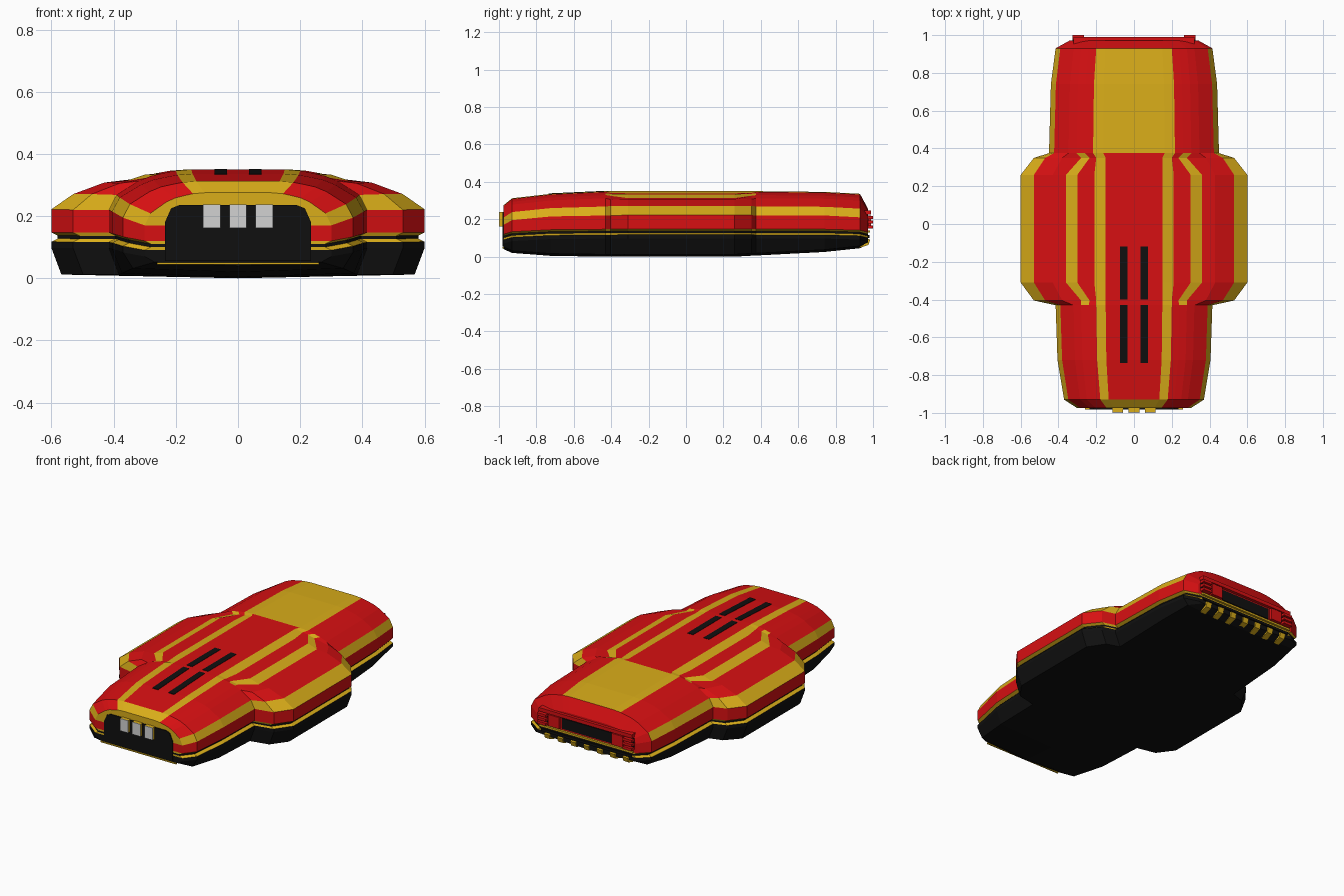
import bpy, bmesh, math

if "Cube" in bpy.data.objects:
    bpy.data.objects.remove(bpy.data.objects["Cube"])

def mat(name, rgb):
    m = bpy.data.materials.new(name)
    m.diffuse_color = (*rgb, 1)
    m.use_nodes = True
    m.node_tree.nodes["Principled BSDF"].inputs["Base Color"].default_value = m.diffuse_color
    return m

RED, YEL, BLK, WHT = range(4)
MATS = [mat("red", (0.68, 0.005, 0.006)), mat("yellow", (0.70, 0.42, 0.01)),
        mat("black", (0.005, 0.005, 0.005)), mat("pale_grey", (0.65, 0.65, 0.65))]

def finish(bm, name):
    bmesh.ops.recalc_face_normals(bm, faces=bm.faces)
    me = bpy.data.meshes.new(name)
    bm.to_mesh(me)
    bm.free()
    for m in MATS:
        me.materials.append(m)
    ob = bpy.data.objects.new(name, me)
    bpy.context.collection.objects.link(ob)
    return ob

def prism(name, pts, axis, a, b, color):
    """Extrude a 2D outline along axis 'x' (pts are y,z) or 'y' (pts are x,z)."""
    bm = bmesh.new()
    put = (lambda p, t: (t, p[0], p[1])) if axis == 'x' else (lambda p, t: (p[0], t, p[1]))
    lo = [bm.verts.new(put(p, a)) for p in pts]
    hi = [bm.verts.new(put(p, b)) for p in pts]
    bm.faces.new(lo)
    bm.faces.new(hi)
    n = len(pts)
    for i in range(n):
        bm.faces.new((lo[i], lo[(i + 1) % n], hi[(i + 1) % n], hi[i]))
    for f in bm.faces:
        f.material_index = color
    return finish(bm, name)

def box(name, x0, x1, y0, y1, z0, z1, color):
    return prism(name, [(x0, z0), (x1, z0), (x1, z1), (x0, z1)], 'y', y0, y1, color)

# --- Hull: mirrored cross-sections lofted from nose to tail ---
# Deck shapes: stripe edges as x, with rise as a fraction from side to deck top
END = [.39, .32, .28, .24, .20, .15], [.37, .71, .84, .91, .97, 1]
STEP = [.47, .38, .28, .235, .20, .15], [.39, .66, .81, .89, .93, 1]
WIDE = [.53, .43, .36, .30, .21, .15], [.38, .67, .71, .87, .91, 1]

def half_section(w, zb, zs, zt, shape):
    """Half outline from keel to deck centre, with a groove round the side."""
    xs, rise = shape
    k = w / .415 if shape is END else 1
    zg = .53 * zs
    pts = [(0, zb), (w - .032, zb + .012), (w, zg - .02), (w, zg), (w - .02, zg + .01),
           (w - .02, zg + .02), (w, zg + .03), (w, zs)]
    pts += [(x * k, zs + (zt - zs) * r) for x, r in zip(xs, rise)]
    return pts + [(0, zt)]

# y, half width, keel height, side height, deck height, deck shape
STATIONS = [
    (-.975, .30, .04, .17, .275, END),
    (-.93, .37, .02, .195, .312, END),
    (-.72, .405, .004, .215, .336, END),
    (-.43, .415, 0, .22, .35, END),
    (-.405, .53, 0, .22, .35, STEP),
    (-.31, .60, 0, .222, .35, WIDE),
    (.26, .60, 0, .222, .35, WIDE),
    (.35, .53, .005, .222, .35, STEP),
    (.375, .45, .006, .22, .35, END),
    (.74, .44, .025, .22, .346, END),
    (.93, .415, .045, .21, .336, END),
    (.972, .34, .065, .19, .258, END),
]
# Strip colours from keel to deck centre
BASE = [BLK] * 3 + [YEL, BLK, YEL, RED]
NOSE = BASE + [YEL] + [RED] * 4 + [YEL, YEL]
FRONT = BASE + [YEL] + [RED] * 4 + [YEL, RED]
MIDDLE = BASE + [YEL, RED, RED, YEL, RED, YEL, RED]
TAIL = BASE + [RED] * 7
STRIPES = [NOSE] + [FRONT] * 2 + [MIDDLE] * 5 + [NOSE] * 2 + [TAIL]
FRONT_CAP = BASE + [YEL] * 7

bm = bmesh.new()
rings = []
for y, *dims in STATIONS:
    half = half_section(*dims)
    right = [bm.verts.new((x, y, z)) for x, z in half]
    left = [v if x == 0 else bm.verts.new((-x, y, z)) for v, (x, z) in zip(right, half)]
    rings.append((right, left))
for a, b, cols in zip(rings, rings[1:], STRIPES):
    for side in (0, 1):
        for k, c in enumerate(cols):
            f = bm.faces.new((a[side][k], a[side][k + 1], b[side][k + 1], b[side][k]))
            f.material_index = c
for (r, l), cols in ((rings[0], FRONT_CAP), (rings[-1], TAIL)):
    bm.faces.new((r[0], r[1], l[1])).material_index = cols[0]
    for k in range(1, 13):
        bm.faces.new((r[k], r[k + 1], l[k + 1], l[k])).material_index = cols[k]
    bm.faces.new((r[13], r[14], l[13])).material_index = cols[13]
finish(bm, "hull")

# --- Nose: dark intake opening, trim line and three lamps ---
arch = [(.235, .055), (.235, .18), (.215, .225), (.19, .235)]
prism("front_intake", arch + [(-x, z) for x, z in reversed(arch)], 'y', -.981, -.973, BLK)
box("front_trim", -.26, .26, -.981, -.973, .044, .051, YEL)
for i in (-1, 0, 1):
    x = i * .085
    box("lamp_body", x - .028, x + .028, -.996, -.95, .162, .238, YEL)
    box("lamp_lens", x - .028, x + .028, -1.0, -.996, .162, .238, WHT)

# --- Deck: two pairs of long vent slots following the deck slope ---
for s in (-1, 1):
    x0, x1 = sorted((s * .035, s * .075))
    for ya, za, yb, zb in ((-.40, .35, -.12, .35), (-.735, .336, -.43, .35)):
        prism("vent_slot", [(ya, za - .004), (yb, zb - .004), (yb, zb + .002), (ya, za + .002)],
              'x', x0, x1, BLK)

# --- Tail: lip, side grilles, dark port, lower trim and teeth ---
box("tail_lip", -.32, .32, .95, .99, .225, .247, RED)
box("tail_port", -.17, .17, .968, .977, .15, .215, BLK)
for s in (-1, 1):
    xa, xb = sorted((s * .18, s * .255))
    box("tail_block", xa, xb, .96, .99, .15, .22, RED)
    xa, xb = sorted((s * .265, s * .325))
    for k in range(3):
        z = .15 + k * .026
        box("tail_grille", xa, xb, .95, 1.0, z, z + .016, RED)
    box("tail_grille_back", xa, xb, .968, .977, .15, .22, BLK)
box("tail_trim", -.32, .32, .95, .985, .128, .14, YEL)
box("tail_step", -.31, .31, .95, .98, .10, .115, BLK)
for k in range(7):
    x = (k - 3) * .09
    prism("tail_tooth", [(.925, .046), (.975, .062), (.985, .092), (.965, .095)], 'x',
          x - .018, x + .018, YEL)
